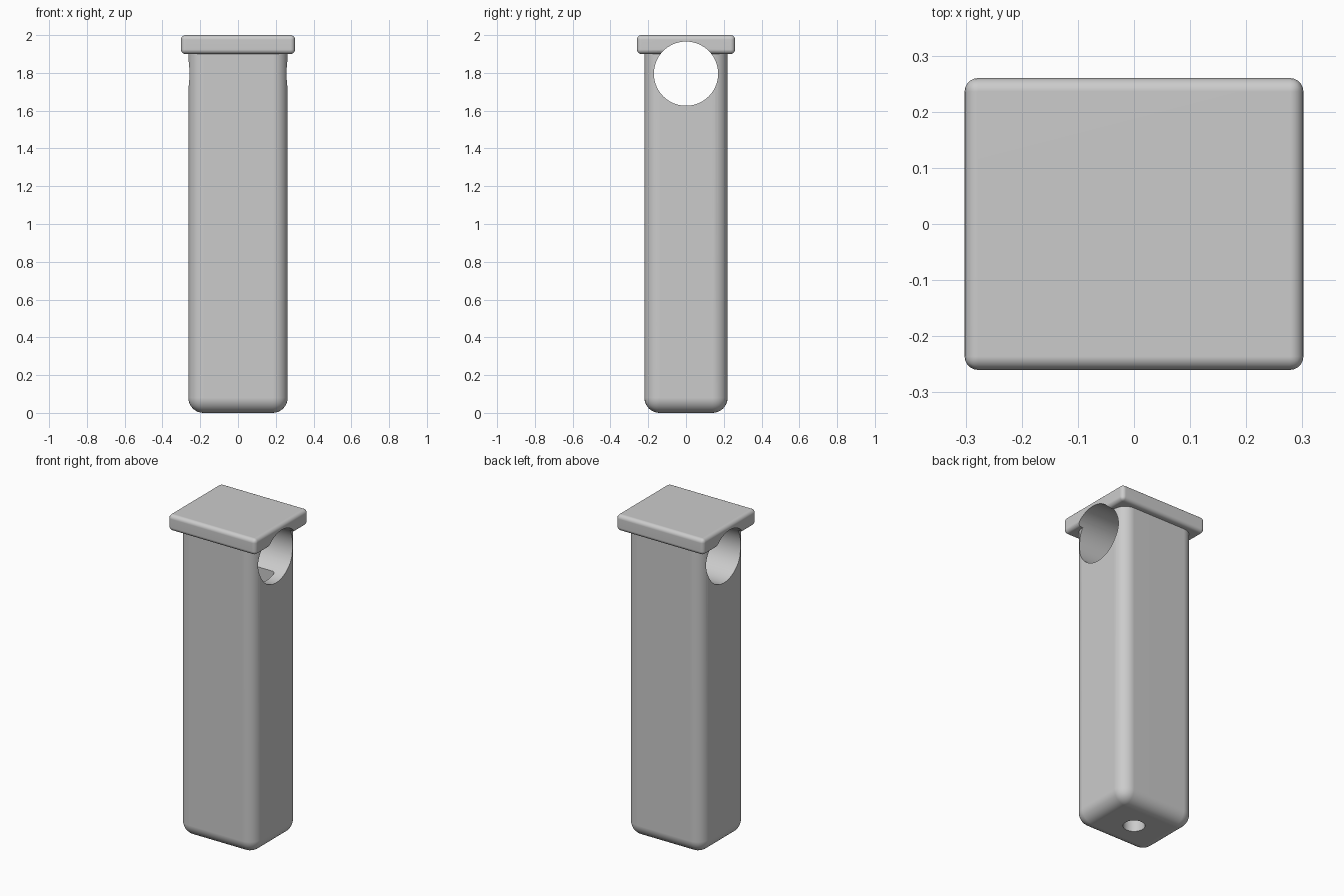
import bpy
import bmesh
from math import pi, radians
from mathutils import Matrix, Vector

if "Cube" in bpy.data.objects:
    bpy.data.objects.remove(bpy.data.objects["Cube"], do_unlink=True)

grey = bpy.data.materials.new("plain_grey")
grey.use_nodes = True
grey.diffuse_color = (0.6, 0.6, 0.6, 1)
grey.node_tree.nodes["Principled BSDF"].inputs["Base Color"].default_value = (0.6, 0.6, 0.6, 1)


def finish(bm, name):
    mesh = bpy.data.meshes.new(name)
    bm.to_mesh(mesh)
    bm.free()
    mesh.materials.append(grey)
    obj = bpy.data.objects.new(name, mesh)
    bpy.context.collection.objects.link(obj)
    return obj


def rounded_box(name, low, high, radius, segments, keep=lambda edge: True):
    """Box between two corners, rounded on the edges chosen by keep."""
    low, high = Vector(low), Vector(high)
    bm = bmesh.new()
    bmesh.ops.create_cube(bm, size=1)
    bmesh.ops.scale(bm, vec=high - low, verts=bm.verts)
    bmesh.ops.translate(bm, vec=(low + high) / 2, verts=bm.verts)
    bmesh.ops.bevel(bm, geom=[e for e in bm.edges if keep(e)], offset=radius,
                    segments=segments, profile=0.5, affect='EDGES')
    return finish(bm, name)


def cylinder(name, radius, length, centre, turn, sides):
    bm = bmesh.new()
    bmesh.ops.create_cone(bm, cap_ends=True, segments=sides, radius1=radius, radius2=radius,
                          depth=length, matrix=Matrix.Translation(centre) @ turn)
    return finish(bm, name)


def cut(target, cutters):
    bpy.context.view_layer.objects.active = target
    for cutter in cutters:
        mod = target.modifiers.new("cut", 'BOOLEAN')
        mod.operation = 'DIFFERENCE'
        mod.solver = 'EXACT'
        mod.object = cutter
        bpy.ops.object.modifier_apply(modifier=mod.name)


def smooth(obj):
    bpy.ops.object.select_all(action='DESELECT')
    obj.select_set(True)
    bpy.context.view_layer.objects.active = obj
    bpy.ops.object.shade_smooth_by_angle(angle=radians(30))
    mod = obj.modifiers.new("flat_sides", 'WEIGHTED_NORMAL')
    mod.keep_sharp = True


# Post with rounded corners and foot, left square where it meets the cap
CAP_Z = 1.9
post = rounded_box("post", (-0.263, -0.22, 0), (0.263, 0.22, CAP_Z), 0.08, 8,
                   lambda e: min(v.co.z for v in e.verts) < CAP_Z - 0.1)

# Flat cap with a small softened edge
cap = rounded_box("cap", (-0.302, -0.26, CAP_Z), (0.302, 0.26, 2), 0.024, 5)

# Cross tunnel, inner pocket and hole through the foot
tunnel = cylinder("tunnel_cutter", 0.17, 1, (0, 0, 1.796), Matrix.Rotation(pi / 2, 4, 'Y'), 96)
pocket = rounded_box("pocket_cutter", (-0.05, -0.08, 1.3), (0.2, 0.08, 1.75), 0.015, 3,
                     lambda e: abs(e.verts[0].co.z - e.verts[1].co.z) > 0.1)
foot_hole = cylinder("foot_hole_cutter", 0.062, 1.6, (0, 0, 0.7), Matrix.Identity(4), 48)

cutters = [tunnel, pocket, foot_hole]
cut(post, cutters)
cut(cap, [tunnel])
for cutter in cutters:
    bpy.data.objects.remove(cutter, do_unlink=True)

for part in (post, cap):
    smooth(part)
